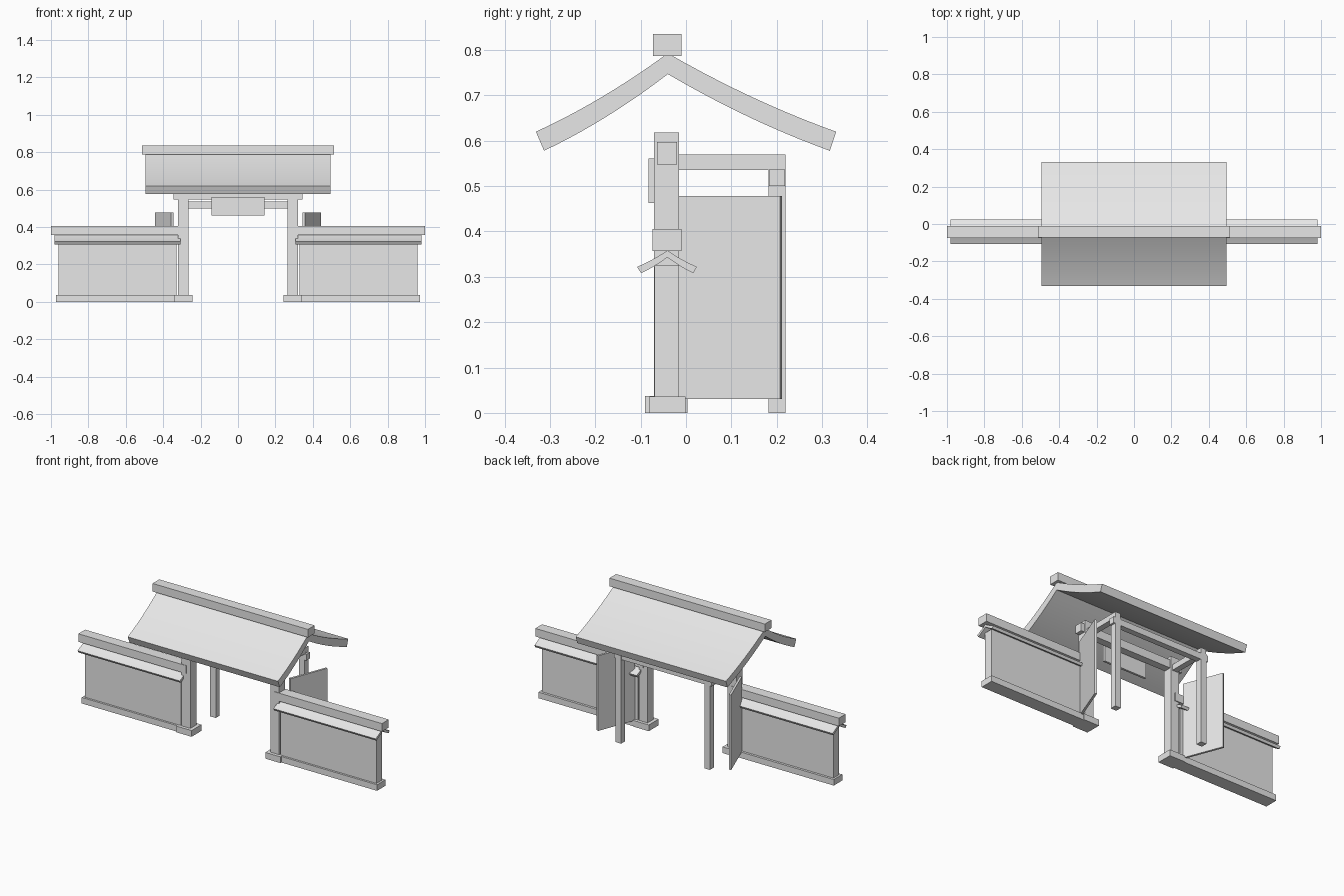
import bpy, bmesh, math
from mathutils import Matrix, Vector

if "Cube" in bpy.data.objects:
    bpy.data.objects.remove(bpy.data.objects["Cube"])

grey = bpy.data.materials.new("plain_grey")
grey.diffuse_color = (0.8, 0.8, 0.8, 1)
grey.use_nodes = True
grey.node_tree.nodes["Principled BSDF"].inputs["Base Color"].default_value = grey.diffuse_color


def add_mesh(name, bm):
    bmesh.ops.recalc_face_normals(bm, faces=bm.faces[:])
    me = bpy.data.meshes.new(name)
    bm.to_mesh(me)
    bm.free()
    me.materials.append(grey)
    ob = bpy.data.objects.new(name, me)
    bpy.context.collection.objects.link(ob)
    return ob


def box(name, x0, x1, y0, y1, z0, z1, turn=0.0):
    """Box from its limits, optionally turned about its vertical axis."""
    centre = Vector(((x0 + x1) / 2, (y0 + y1) / 2, (z0 + z1) / 2))
    bm = bmesh.new()
    bmesh.ops.create_cube(bm, size=1, matrix=Matrix.Translation(centre)
                          @ Matrix.Rotation(turn, 4, 'Z')
                          @ Matrix.Diagonal((x1 - x0, y1 - y0, z1 - z0, 1)))
    return add_mesh(name, bm)


def pair(name, x0, x1, y0, y1, z0, z1, turn=0.0):
    """The same box on the right and mirrored on the left."""
    box(name + "_right", x0, x1, y0, y1, z0, z1, turn)
    box(name + "_left", -x1, -x0, y0, y1, z0, z1, -turn)


def slope(a, b, sag, n):
    """Sagging line of points from a to b in the y-z plane."""
    return [(a[0] + (b[0] - a[0]) * i / n,
             a[1] + (b[1] - a[1]) * i / n - 4 * sag * (i / n) * (1 - i / n))
            for i in range(n + 1)]


def roof(name, x0, x1, top, bottom, sag, n):
    """Curved gable roof; top and bottom are (front eave, apex, back eave)."""
    def line(p):
        return slope(p[0], p[1], sag, n) + slope(p[1], p[2], sag, n)[1:]
    upper, lower = line(top), line(bottom)
    bm = bmesh.new()
    rows = []
    for x in (x0, x1):
        rows.append([bm.verts.new((x, y, z)) for y, z in upper])
        rows.append([bm.verts.new((x, y, z)) for y, z in lower])
    u0, l0, u1, l1 = rows
    for i in range(2 * n):
        for p, q in ((u0, u1), (l0, l1), (u0, l0), (u1, l1)):
            bm.faces.new((p[i], p[i + 1], q[i + 1], q[i]))
    for i in (0, -1):
        bm.faces.new((u0[i], u1[i], l1[i], l0[i]))
    ob = add_mesh(name, bm)
    bpy.ops.object.select_all(action='DESELECT')
    ob.select_set(True)
    bpy.context.view_layer.objects.active = ob
    bpy.ops.object.shade_smooth_by_angle(angle=math.radians(25))


# Gate roof and its ridge
roof("gate_roof", -0.495, 0.495,
     ((-0.331, 0.62), (-0.04, 0.793), (0.331, 0.62)),
     ((-0.313, 0.578), (-0.04, 0.747), (0.317, 0.578)), 0.010, 10)
box("gate_ridge", -0.512, 0.512, -0.073, -0.01, 0.787, 0.835)

# Gate frame
pair("front_post", 0.264, 0.321, -0.071, -0.015, 0, 0.618)
pair("front_post_base", 0.243, 0.343, -0.09, 0.003, 0, 0.037)
pair("back_post", 0.274, 0.311, 0.182, 0.219, 0, 0.543)
pair("side_beam", 0.275, 0.310, -0.03, 0.219, 0.536, 0.57)
box("front_beam", -0.345, 0.345, -0.064, -0.02, 0.548, 0.597)
box("back_beam", -0.322, 0.322, 0.183, 0.218, 0.5, 0.537)
box("blank_plaque", -0.141, 0.141, -0.083, -0.070, 0.463, 0.561)

# Doors swung open to the back
pair("door", 0.3875, 0.4005, -0.0225, 0.2175, 0.031, 0.478, -math.radians(21))

# Side walls with their base, little roof and coping
pair("wall_panel", 0.328, 0.961, -0.069, -0.015, 0, 0.325)
pair("wall_base", 0.316, 0.973, -0.081, -0.001, 0, 0.036)
pair("wall_coping", 0.291, 1.0, -0.074, -0.01, 0.357, 0.405)
for side, x0, x1 in (("right", 0.308, 0.982), ("left", -0.982, -0.308)):
    roof("wall_roof_" + side, x0, x1,
         ((-0.108, 0.322), (-0.041, 0.358), (0.024, 0.322)),
         ((-0.099, 0.308), (-0.041, 0.343), (0.016, 0.308)), 0.002, 5)
